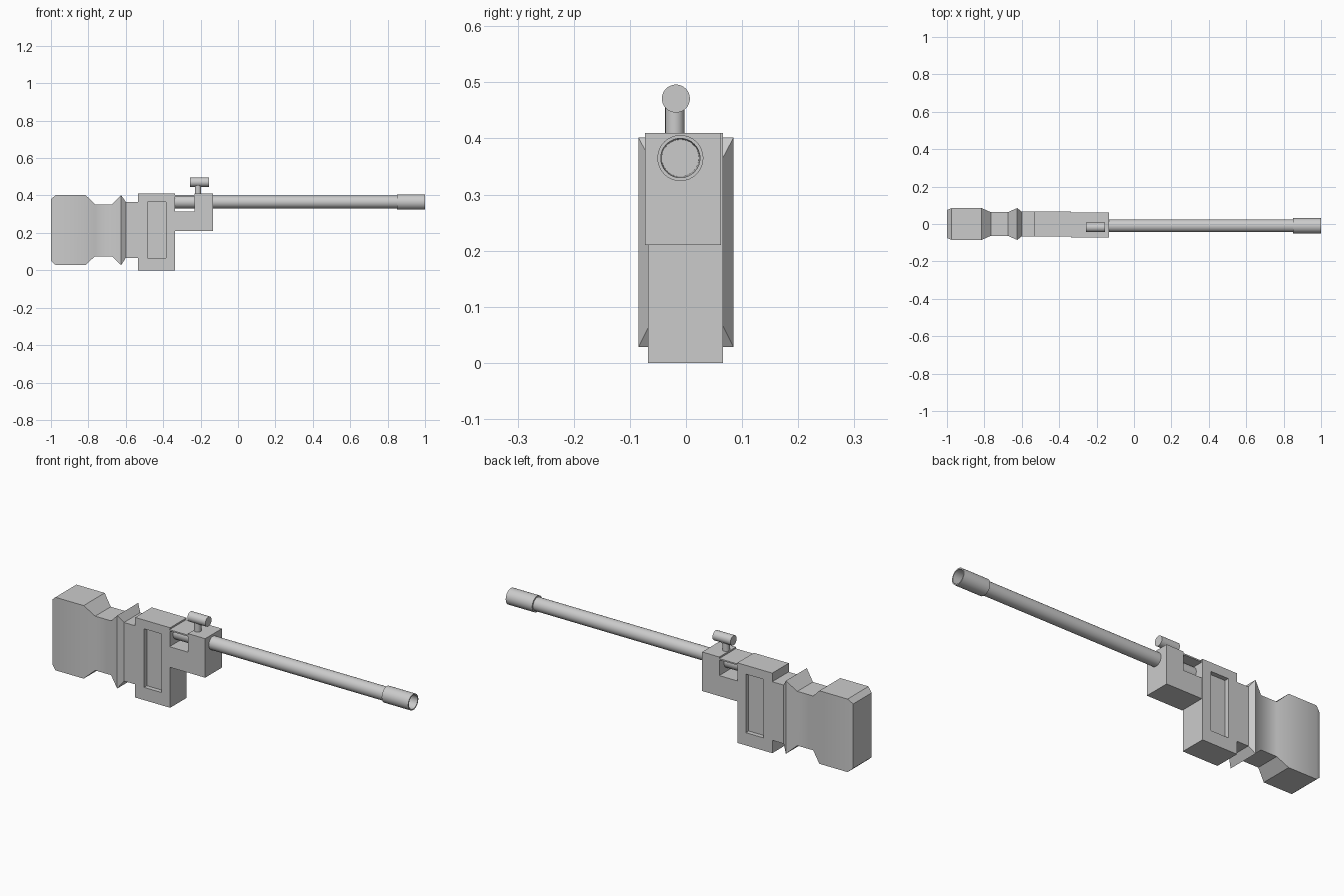
import bpy, bmesh, math
from mathutils import Matrix

if "Cube" in bpy.data.objects:
    bpy.data.objects.remove(bpy.data.objects["Cube"])


def finish(name, bm, smooth=True):
    bmesh.ops.recalc_face_normals(bm, faces=bm.faces)
    me = bpy.data.meshes.new(name)
    bm.to_mesh(me)
    bm.free()
    ob = bpy.data.objects.new(name, me)
    bpy.context.collection.objects.link(ob)
    if smooth:
        bpy.ops.object.select_all(action='DESELECT')
        ob.select_set(True)
        bpy.context.view_layer.objects.active = ob
        bpy.ops.object.shade_smooth_by_angle(angle=math.radians(30))
    return ob


def box(name, x0, x1, y0, y1, z0, z1):
    bm = bmesh.new()
    bmesh.ops.create_cube(bm, size=1)
    for v in bm.verts:
        v.co.x = x0 if v.co.x < 0 else x1
        v.co.y = y0 if v.co.y < 0 else y1
        v.co.z = z0 if v.co.z < 0 else z1
    return finish(name, bm, False)


def loft(name, sections):
    """Skin rectangular sections (x, half_width, z_low, z_high) along x."""
    bm = bmesh.new()
    rings = [[bm.verts.new((x, s * w, z)) for s, z in ((-1, a), (1, a), (1, b), (-1, b))]
             for x, w, a, b in sections]
    for r, q in zip(rings, rings[1:]):
        for i in range(4):
            j = (i + 1) % 4
            bm.faces.new((r[i], r[j], q[j], q[i]))
    bm.faces.new(rings[0])
    bm.faces.new(rings[-1])
    return finish(name, bm)


def lathe_x(name, profile, y, z, n=32):
    """Spin an (x, radius) profile about an axis parallel to x."""
    bm = bmesh.new()
    rings = [[bm.verts.new((x, y + r * math.cos(2 * math.pi * i / n),
                            z + r * math.sin(2 * math.pi * i / n))) for i in range(n)]
             for x, r in profile]
    for r, q in zip(rings, rings[1:]):
        for i in range(n):
            j = (i + 1) % n
            bm.faces.new((r[i], r[j], q[j], q[i]))
    bm.faces.new(rings[0])
    bm.faces.new(rings[-1])
    return finish(name, bm)


def cut(target, cutter):
    m = target.modifiers.new("cut", 'BOOLEAN')
    m.operation, m.object, m.solver = 'DIFFERENCE', cutter, 'EXACT'
    cutter.hide_render = True
    bpy.context.view_layer.objects.active = target
    bpy.ops.object.modifier_apply(modifier=m.name)
    bpy.data.objects.remove(cutter)


# Rear stock with waist and flared collar
loft("stock", [(-1, .075, .05, .38), (-.975, .085, .028, .402), (-.815, .085, .028, .402),
               (-.765, .063, .075, .353), (-.675, .063, .075, .353), (-.625, .085, .028, .402),
               (-.6, .066, .066, .366), (-.53, .066, .066, .366)])

# Tall body block with a recessed panel on each side
body = box("body_block", -.535, -.337, -.068, .066, 0, .41)
for y0, y1 in ((-.1, -.045), (.043, .1)):
    cut(body, box("panel_cutter", -.485, -.385, y0, y1, .065, .365))

# Receiver with a side window and thin roof
receiver = box("receiver", -.337, -.135, -.073, .062, .21, .41)
cut(receiver, box("window_cutter", -.4, -.232, -.2, .2, .315, .395))
cut(receiver, box("roof_step_cutter", -.4, -.232, -.2, .2, .402, .5))

# Barrel and hollow muzzle
lathe_x("barrel", [(-.35, .034), (.86, .034)], -.01, .365)
lathe_x("muzzle", [(.85, .034), (.85, .041), (1, .041), (1, .035), (.9, .033)], -.01, .365)

# Top knob on its stem
lathe_x("knob", [(-.257, .025), (-.155, .025)], -.018, .471)
bm = bmesh.new()
bmesh.ops.create_cone(bm, cap_ends=True, segments=24, radius1=.017, radius2=.017, depth=.07,
                      matrix=Matrix.Translation((-.214, -.02, .435)))
finish("knob_stem", bm)
